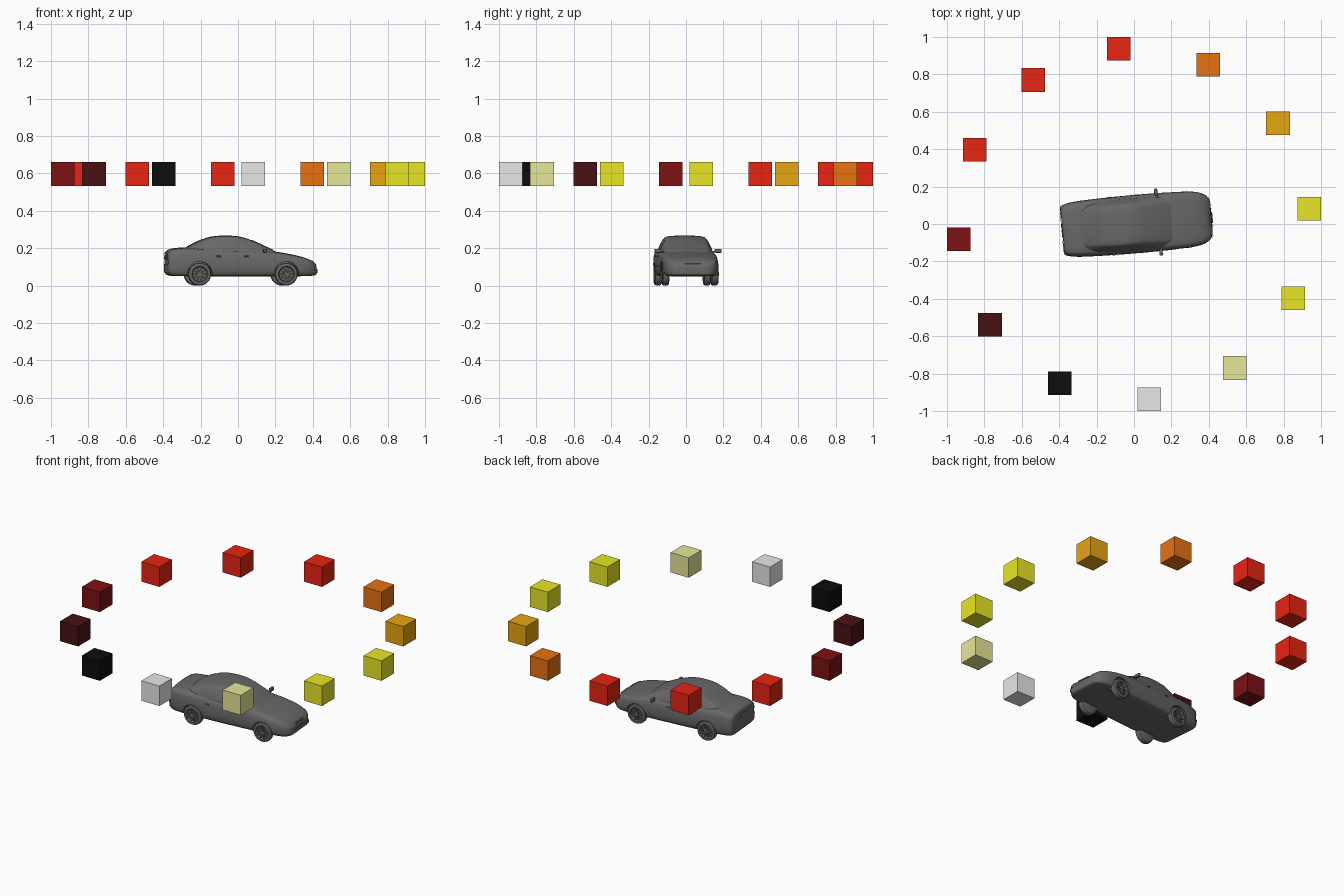
import bpy, bmesh, math
from mathutils import Matrix, Vector

if "Cube" in bpy.data.objects:
    bpy.data.objects.remove(bpy.data.objects["Cube"])


def material(name, rgb):
    m = bpy.data.materials.new(name)
    m.use_nodes = True
    m.diffuse_color = (*rgb, 1)
    m.node_tree.nodes["Principled BSDF"].inputs["Base Color"].default_value = (*rgb, 1)
    return m


white = material("white", (.8, .8, .8))
pale = material("pale yellow", (.8, .8, .32))
yellow = material("yellow", (.8, .8, .02))
gold = material("gold", (.8, .38, .006))
orange = material("orange", (.8, .17, .006))
red = material("red", (.8, .018, .006))
dark_red = material("dark red", (.2, .006, .007))
maroon = material("maroon", (.065, .006, .007))
black = material("black", (.004, .004, .004))
grey = material("car grey", (.14, .14, .14))

# The car is turned slightly about the vertical axis
CAR = Matrix.Translation((.013, 0, 0)) @ Matrix.Rotation(math.radians(5), 4, "Z")


def finish(name, bm, mat=grey, matrix=CAR, smooth=True):
    bmesh.ops.recalc_face_normals(bm, faces=bm.faces)
    me = bpy.data.meshes.new(name)
    bm.to_mesh(me)
    bm.free()
    me.materials.append(mat)
    ob = bpy.data.objects.new(name, me)
    bpy.context.collection.objects.link(ob)
    ob.matrix_world = matrix
    if smooth:
        bpy.ops.object.select_all(action="DESELECT")
        ob.select_set(True)
        bpy.context.view_layer.objects.active = ob
        bpy.ops.object.shade_smooth_by_angle(angle=math.radians(40))
    return ob


def box(name, loc, size, bevel=.003, mat=grey, matrix=CAR):
    bm = bmesh.new()
    bmesh.ops.create_cube(bm, size=1)
    bmesh.ops.scale(bm, vec=size, verts=bm.verts)
    if bevel:
        bmesh.ops.bevel(bm, geom=bm.edges[:], offset=bevel, segments=2, affect="EDGES", profile=.5)
    bmesh.ops.translate(bm, vec=loc, verts=bm.verts)
    return finish(name, bm, mat, matrix, bool(bevel))


def bake(ob):
    dg = bpy.context.evaluated_depsgraph_get()
    me = bpy.data.meshes.new_from_object(ob.evaluated_get(dg))
    ob.modifiers.clear()
    ob.data = me


def loft(name, stations, section):
    """Skin a row of mirrored cross-sections running along the car."""
    bm = bmesh.new()
    rings = []
    for u, *args in stations:
        half = section(*args)
        ring = half + [(-v, z) for v, z in reversed(half) if v > 0]
        rings.append([bm.verts.new((u, v, z)) for v, z in ring])
    n = len(rings[0])
    for a, b in zip(rings, rings[1:]):
        for i in range(n):
            j = (i + 1) % n
            bm.faces.new((a[i], a[j], b[j], b[i]))
    bm.faces.new(rings[0])
    bm.faces.new(rings[-1])
    ob = finish(name, bm)
    sub = ob.modifiers.new("Subdivision", "SUBSURF")
    sub.levels = sub.render_levels = 2
    bake(ob)
    return ob


# Lower body: station, half width, bottom, top
def body_section(w, lo, hi):
    shape = ((0, 0), (.8, 0), (.93, .03), (1, .2), (1.01, .5), (.98, .8), (.9, .97), (.6, 1), (0, 1.03))
    return [(w * a, lo + (hi - lo) * t) for a, t in shape]


body = loft("car_body", [
    (-.398, .12, .07, .172), (-.394, .13, .058, .187), (-.375, .14, .052, .195),
    (-.32, .149, .05, .203), (-.2, .153, .05, .199), (0, .156, .05, .192),
    (.16, .154, .05, .185), (.27, .151, .05, .166), (.34, .143, .05, .15),
    (.38, .125, .052, .132), (.399, .1, .056, .112), (.404, .085, .064, .1)], body_section)


# Cabin: station, base half width, roof half width, roof height
def cabin_section(b, r, z):
    belt = min(.182, z - .02)
    return [(0, .14), (b, .14), (b, belt), (r + .004, z - .016), (r - .008, z - .004), (r * .6, z), (0, z + .002)]


cabin = loft("cabin", [
    (-.31, .11, .095, .196), (-.285, .13, .1, .206), (-.2, .141, .105, .25),
    (-.15, .143, .109, .264), (-.08, .144, .111, .268), (-.01, .144, .11, .264),
    (.04, .144, .108, .25), (.12, .14, .112, .214), (.185, .13, .115, .182),
    (.205, .12, .105, .168)], cabin_section)

# Wheel arches
AXLES = (-.231, .234)
for u in AXLES:
    for s in (-1, 1):
        bm = bmesh.new()
        bmesh.ops.create_cone(bm, cap_ends=True, segments=40, radius1=.066, radius2=.066, depth=.1,
                              matrix=Matrix.Translation((u, s * .15, .063)) @ Matrix.Rotation(math.pi / 2, 4, "X"))
        cutter = finish("arch_cutter", bm, smooth=False)
        cutter.hide_render = True
        cut = body.modifiers.new("Arch", "BOOLEAN")
        cut.operation, cut.object, cut.solver = "DIFFERENCE", cutter, "EXACT"
        bpy.context.view_layer.update()
        bake(body)
        bpy.data.objects.remove(cutter)


# Wheels: a turned tyre and rim, spokes and hub
def wheel(name, u, side):
    bm = bmesh.new()
    profile = [(0, -.018), (.05, -.018), (.058, -.015), (.061, -.008), (.061, .008), (.058, .016),
               (.05, .02), (.043, .019), (.04, .015), (.038, .007), (0, .007)]
    vs = [bm.verts.new((r, y, 0)) for r, y in profile]
    es = [bm.edges.new(p) for p in zip(vs, vs[1:])]
    bmesh.ops.spin(bm, geom=vs + es, cent=(0, 0, 0), axis=(0, 1, 0), angle=math.tau, steps=36)
    bmesh.ops.remove_doubles(bm, verts=bm.verts, dist=.0002)
    for k in range(10):
        turn = Matrix.Rotation(math.tau * k / 10, 4, "Y")
        bmesh.ops.create_cube(bm, size=1, matrix=turn @ Matrix.Translation((.023, .01, 0))
                              @ Matrix.Diagonal((.034, .01, .007, 1)))
    bmesh.ops.create_cone(bm, cap_ends=True, segments=20, radius1=.011, radius2=.009, depth=.014,
                          matrix=Matrix.Translation((0, .01, 0)) @ Matrix.Rotation(-math.pi / 2, 4, "X"))
    flip = Matrix.Rotation(0 if side > 0 else math.pi, 4, "Z")
    finish(name, bm, matrix=CAR @ Matrix.Translation((u, side * .131, .061)) @ flip)


for end, u in zip(("rear", "front"), AXLES):
    for side, s in (("left", 1), ("right", -1)):
        wheel(f"{end}_{side}_wheel", u, s)


# Thin panels that hug the bodywork
def panel(name, corners, target, offset=.002, cuts=8):
    a, b, c, d = map(Vector, corners)
    bm = bmesh.new()
    grid = [[bm.verts.new(a.lerp(b, i / cuts).lerp(d.lerp(c, i / cuts), j / cuts))
             for i in range(cuts + 1)] for j in range(cuts + 1)]
    for r0, r1 in zip(grid, grid[1:]):
        for i in range(cuts):
            bm.faces.new((r0[i], r0[i + 1], r1[i + 1], r1[i]))
    ob = finish(name, bm)
    wrap = ob.modifiers.new("Hug", "SHRINKWRAP")
    wrap.target, wrap.offset, wrap.wrap_mode = target, offset, "OUTSIDE_SURFACE"


panel("windscreen", [(.17, -.1, .19), (.17, .1, .19), (.06, .085, .243), (.06, -.085, .243)], cabin)
panel("rear_window", [(-.28, -.1, .208), (-.28, .1, .208), (-.205, .085, .246), (-.205, -.085, .246)], cabin)

for side, s in (("left", 1), ("right", -1)):
    panel(f"{side}_front_window", [(.0, s * .14, .196), (.125, s * .135, .194),
                                   (.04, s * .115, .235), (0, s * .115, .245)], cabin)
    panel(f"{side}_rear_window", [(-.2, s * .14, .2), (-.012, s * .14, .196),
                                  (-.012, s * .115, .246), (-.15, s * .115, .246)], cabin)
    # Door trim, handles and mirrors
    for k, (u0, u1) in enumerate(((-.15, -.015), (0, .14))):
        panel(f"{side}_door_trim_{k}", [(u0, s * .16, .1), (u1, s * .16, .1),
                                        (u1, s * .16, .107), (u0, s * .16, .107)], body, .003)
        box(f"{side}_door_handle_{k}", (u0 + .02, s * .153, .157), (.024, .007, .006), .002)
    box(f"{side}_mirror", (.118, s * .162, .186), (.018, .036, .022), .005)
    box(f"{side}_mirror_arm", (.122, s * .143, .18), (.01, .022, .008), .002)
    # Lamps
    panel(f"{side}_head_lamp", [(.4, s * .06, .105), (.375, s * .125, .107),
                                (.355, s * .13, .13), (.385, s * .06, .128)], body, .003)
    panel(f"{side}_tail_lamp", [(-.4, s * .065, .14), (-.385, s * .14, .14),
                                (-.38, s * .14, .175), (-.395, s * .065, .175)], body, .003)

# Bumpers, grille and number plates
panel("front_bumper", [(.405, -.12, .068), (.405, .12, .068), (.405, .12, .09), (.405, -.12, .09)], body, .005, 14)
panel("rear_bumper", [(-.4, -.14, .07), (-.4, .14, .07), (-.4, .14, .115), (-.4, -.14, .115)], body, .004, 14)
for k in range(3):
    box(f"grille_bar_{k}", (.394, 0, .104 + k * .007), (.012, .085, .003), .001)
box("front_plate", (.404, 0, .08), (.008, .06, .016), .001)
box("rear_plate", (-.396, 0, .152), (.008, .07, .02), .001)

# Ring of floating colour cubes
RING = [yellow, yellow, pale, white, black, maroon, dark_red, red, red, red, orange, gold]
for k, mat in enumerate(RING):
    ang = math.radians(5 - 30 * k)
    box(f"floating_cube_{k + 1}", (.94 * math.cos(ang), .94 * math.sin(ang), .597), (.127,) * 3, 0, mat, Matrix())
